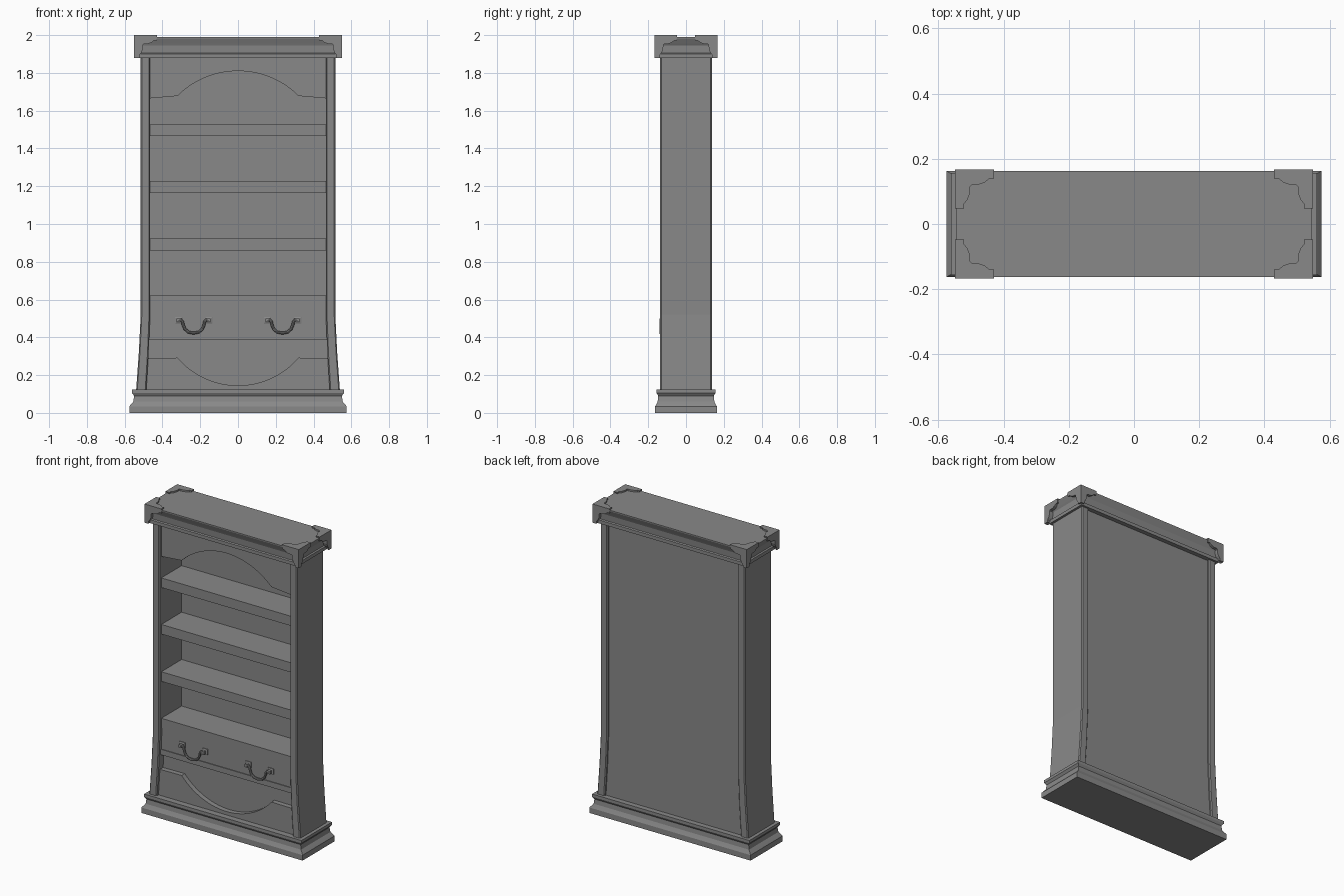
import bpy, bmesh, math
from mathutils import Vector

if "Cube" in bpy.data.objects:
    bpy.data.objects.remove(bpy.data.objects["Cube"])

wood = bpy.data.materials.new("grey_wood")
wood.diffuse_color = (0.25, 0.25, 0.25, 1)
wood.use_nodes = True
wood.node_tree.nodes["Principled BSDF"].inputs["Base Color"].default_value = wood.diffuse_color


def finish(name, bm):
    bmesh.ops.recalc_face_normals(bm, faces=bm.faces)
    me = bpy.data.meshes.new(name)
    bm.to_mesh(me)
    bm.free()
    me.materials.append(wood)
    ob = bpy.data.objects.new(name, me)
    bpy.context.collection.objects.link(ob)
    return ob


def add_loft(bm, rings):
    """Join closed rings of points and cap both ends."""
    vs = [[bm.verts.new(p) for p in r] for r in rings]
    n = len(vs[0])
    for a, b in zip(vs, vs[1:]):
        for i in range(n):
            j = (i + 1) % n
            bm.faces.new((a[i], a[j], b[j], b[i]))
    bm.faces.new(vs[0])
    bm.faces.new(vs[-1])


def board(name, outline, y0, y1):
    """Outline in x,z extruded along y."""
    bm = bmesh.new()
    add_loft(bm, [[(x, y, z) for x, z in outline] for y in (y0, y1)])
    return finish(name, bm)


def moulding(name, profile):
    """Rectangular stack of (half x, half y, z)."""
    bm = bmesh.new()
    add_loft(bm, [[(-x, -y, z), (x, -y, z), (x, y, z), (-x, y, z)] for x, y, z in profile])
    return finish(name, bm)


def rect(w, z0, z1):
    return [(-w, z0), (w, z0), (w, z1), (-w, z1)]


def arc(z_end, rise, n=28):
    """Arc from x=-0.32 to 0.32 with the given rise."""
    h = abs(rise)
    r = (0.32 ** 2 + h * h) / (2 * h)
    t = math.asin(0.32 / r)
    s = math.copysign(1, rise)
    out = []
    for i in range(n + 1):
        a = -t + 2 * t * i / n
        out.append((r * math.sin(a), z_end + s * (r * math.cos(a) - (r - h))))
    return out


# Plinth and crown mouldings
moulding("plinth", [(.575, .163, 0), (.575, .163, .035), (.566, .157, .046), (.554, .15, .06),
                    (.55, .147, .09), (.561, .156, .105), (.561, .156, .123)])
moulding("crown", [(.53, .15, 1.878), (.53, .15, 1.9), (.522, .143, 1.905), (.524, .146, 1.945),
                   (.53, .15, 1.955), (.545, .162, 1.983), (.545, .162, 1.99)])

# Flared side walls with softened corners
for s, side in ((-1, "left"), (1, "right")):
    pts = [(.465, 1.885), (.515, 1.885), (.515, .52), (.525, .32), (.54, .11),
           (.486, .11), (.473, .32), (.465, .52)]
    ob = board(side + "_side", [(s * x, z) for x, z in pts], -.137, .137)
    bev = ob.modifiers.new("edge", 'BEVEL')
    bev.width = .006
    bev.segments = 1
    bev.angle_limit = math.radians(40)

# Back panel
board("back_panel", [(-.495, .11), (.495, .11), (.47, .52), (.47, 1.885), (-.47, 1.885), (-.47, .52)],
      .09, .122)

# Shelves, drawer, rail and lower panel
for i, z in enumerate((.56, .86, 1.165, 1.465)):
    board(f"shelf_{i + 1}", rect(.469, z, z + .062), -.117, .095)
board("drawer", rect(.472, .42, .561), -.112, .09)
board("drawer_rail", rect(.474, .386, .421), -.117, .09)
board("lower_panel", [(-.492, .11), (.492, .11), (.475, .387), (-.475, .387)], -.085, .09)

# Arched top board and dipped bottom board
board("arched_header", [(-.469, 1.885), (-.469, 1.665)] + arc(1.678, .132)
      + [(.469, 1.665), (.469, 1.885)], -.117, -.09)
board("curved_apron", [(-.49, .11), (-.479, .29)] + arc(.292, -.147)
      + [(.479, .29), (.49, .11)], -.117, -.08)

# Three-sided ogee corner caps on the crown
half = [(.12, 0), (.118, .008), (.108, .026), (.092, .039), (.074, .046), (.052, .047)]
ogee = [(0, 0)] + half + [(.047, .052)] + [(b, a) for a, b in reversed(half[:-1])]
T = .028
for sx in (-1, 1):
    for sy in (-1, 1):
        bm = bmesh.new()
        for f in (lambda a, b, d: (a, b, d), lambda a, b, d: (a, d, b), lambda a, b, d: (d, a, b)):
            rings = []
            for d in (0, T):
                ring = []
                for a, b in ogee:
                    x, y, z = f(a, b, d)
                    ring.append((sx * (.55 - x), sy * (.167 - y), 2 - z))
                rings.append(ring)
            add_loft(bm, rings)
        finish(f"corner_cap_{'left' if sx < 0 else 'right'}_{'front' if sy < 0 else 'back'}", bm)

# Drawer pulls: flared mounts and a drooping bail
for s, side in ((-1, "left"), (1, "right")):
    cx = s * .235
    bm = bmesh.new()
    for m in (-1, 1):
        c = cx + m * .08
        rings = []
        for y, w, h in ((-.108, .02, .018), (-.118, .02, .018), (-.122, .01, .01), (-.14, .01, .01)):
            rings.append([(c - w, y, .49 - h), (c + w, y, .49 - h), (c + w, y, .49 + h), (c - w, y, .49 + h)])
        add_loft(bm, rings)
    finish(side + "_pull_mounts", bm)

    arm = [(.08, .49), (.066, .492), (.058, .482), (.055, .465), (.046, .444), (.028, .428)]
    path = [(-x, z) for x, z in arm] + [(0, .422)] + arm[::-1]
    cu = bpy.data.curves.new(side + "_pull_bail", 'CURVE')
    cu.dimensions = '3D'
    cu.bevel_depth = .0075
    cu.bevel_resolution = 2
    cu.use_fill_caps = True
    sp = cu.splines.new('POLY')
    sp.points.add(len(path) - 1)
    for p, (x, z) in zip(sp.points, path):
        p.co = (cx + x, -.134, z, 1)
    cu.materials.append(wood)
    ob = bpy.data.objects.new(side + "_pull_bail", cu)
    bpy.context.collection.objects.link(ob)
    bpy.ops.object.select_all(action='DESELECT')
    ob.select_set(True)
    bpy.context.view_layer.objects.active = ob
    bpy.ops.object.convert(target='MESH')
    bpy.ops.object.shade_smooth_by_angle()
